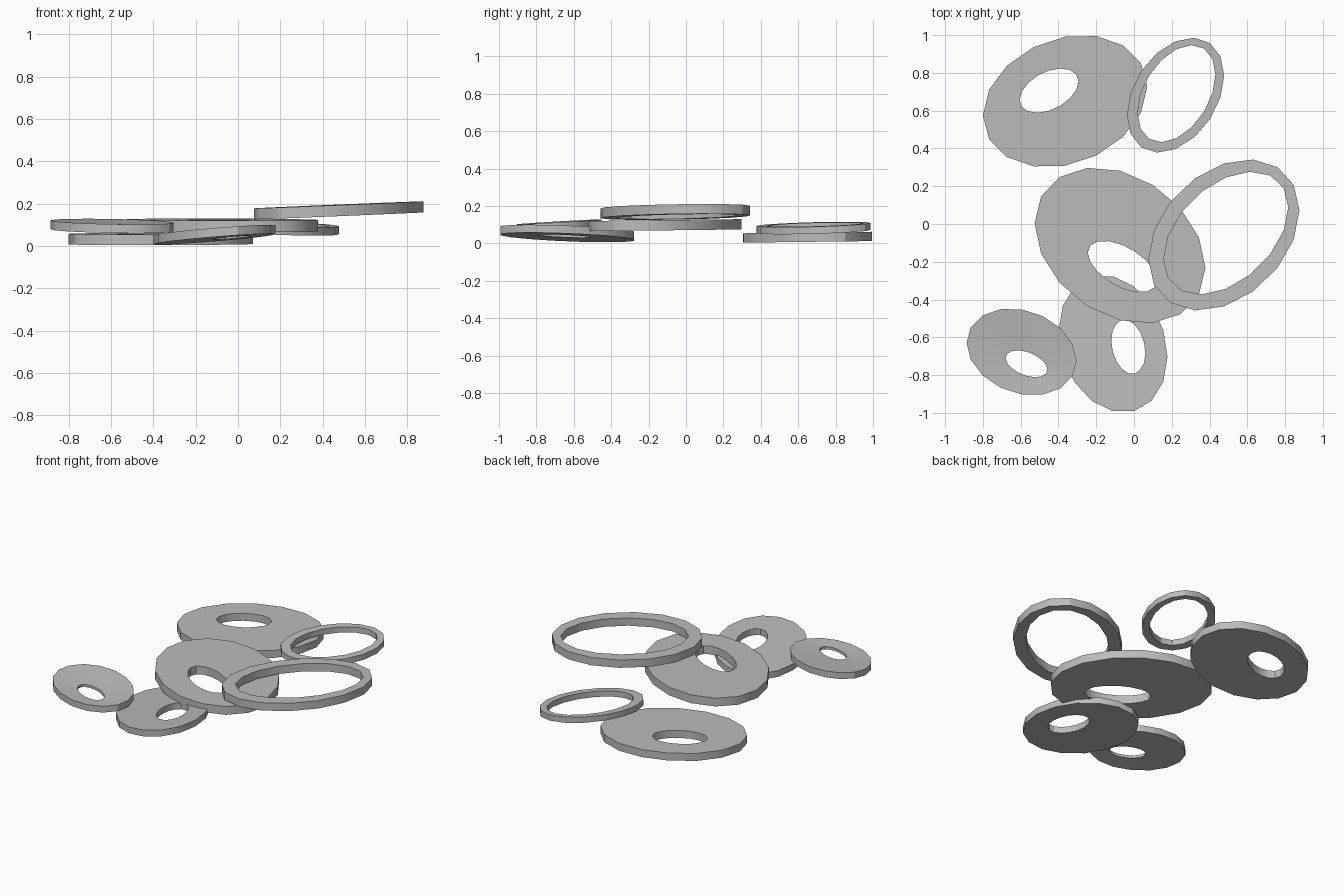
import bpy
import bmesh
from math import cos, sin, sqrt, pi

SIDES = 16

cube = bpy.data.objects.get("Cube")
if cube:
    bpy.data.objects.remove(cube, do_unlink=True)

grey = bpy.data.materials.new("plain_grey")
grey.use_nodes = True
colour = (0.5, 0.5, 0.5, 1)
grey.diffuse_color = colour
grey.node_tree.nodes["Principled BSDF"].inputs["Base Color"].default_value = colour


def slanted_ellipse(centre, half, skew):
    """Points of an ellipse with the given half width and height, leaning by skew."""
    lean = skew / half[0]
    rise = sqrt(half[1] ** 2 - lean ** 2)
    angles = [2 * pi * i / SIDES for i in range(SIDES)]
    return [(centre[0] + half[0] * cos(a),
             centre[1] + lean * cos(a) + rise * sin(a)) for a in angles]


def washer(name, outer, hole, height, slope, thick, dish=0):
    """Tilted plate with an off-centre hole; dish thins it towards the hole."""
    bm = bmesh.new()
    centre = outer[0]

    def loop(ellipse, offset):
        return [bm.verts.new((x, y, height + offset + slope[0] * (x - centre[0])
                              + slope[1] * (y - centre[1])))
                for x, y in slanted_ellipse(*ellipse)]

    half = thick / 2
    loops = [loop(outer, -half), loop(outer, half),
             loop(hole, half - dish), loop(hole, dish - half)]
    for k, ring in enumerate(loops):
        following = loops[(k + 1) % len(loops)]
        for i in range(SIDES):
            j = (i + 1) % SIDES
            bm.faces.new((ring[i], ring[j], following[j], following[i]))
    bmesh.ops.recalc_face_normals(bm, faces=bm.faces[:])
    mesh = bpy.data.meshes.new(name)
    bm.to_mesh(mesh)
    bm.free()
    mesh.materials.append(grey)
    obj = bpy.data.objects.new(name, mesh)
    bpy.context.collection.objects.link(obj)
    bpy.ops.object.select_all(action="DESELECT")
    obj.select_set(True)
    bpy.context.view_layer.objects.active = obj
    bpy.ops.object.shade_smooth_by_angle()


# Each ellipse is (centre, half extents, skew)
washer("back_disc",
       outer=((-0.365, 0.65), (0.435, 0.35), 0.033),
       hole=((-0.45, 0.706), (0.156, 0.117), 0.0076),
       height=0.033, slope=(0, 0.012), thick=0.05)

washer("back_thin_ring",
       outer=((0.22, 0.682), (0.257, 0.304), 0.027),
       hole=((0.225, 0.69), (0.206, 0.257), 0.021),
       height=0.082, slope=(-0.05, 0.042), thick=0.038)

washer("middle_disc",
       outer=((-0.074, -0.114), (0.452, 0.413), -0.053),
       hole=((-0.062, -0.225), (0.183, 0.136), -0.0135),
       height=0.097, slope=(0, 0.012), thick=0.055)

washer("large_thin_ring",
       outer=((0.476, -0.058), (0.40, 0.40), 0.052),
       hole=((0.487, -0.048), (0.33, 0.325), 0.045),
       height=0.168, slope=(0.04, 0.004), thick=0.052)

washer("front_disc",
       outer=((-0.111, -0.634), (0.288, 0.364), -0.02),
       hole=((-0.03, -0.65), (0.09, 0.144), -0.003),
       height=0.053, slope=(0.075, -0.03), thick=0.042)

# Hollowed disc, thinner around its hole
washer("dished_disc",
       outer=((-0.595, -0.677), (0.291, 0.23), -0.014),
       hole=((-0.569, -0.74), (0.111, 0.071), -0.0034),
       height=0.094, slope=(-0.01, 0.055), thick=0.042, dish=0.012)
